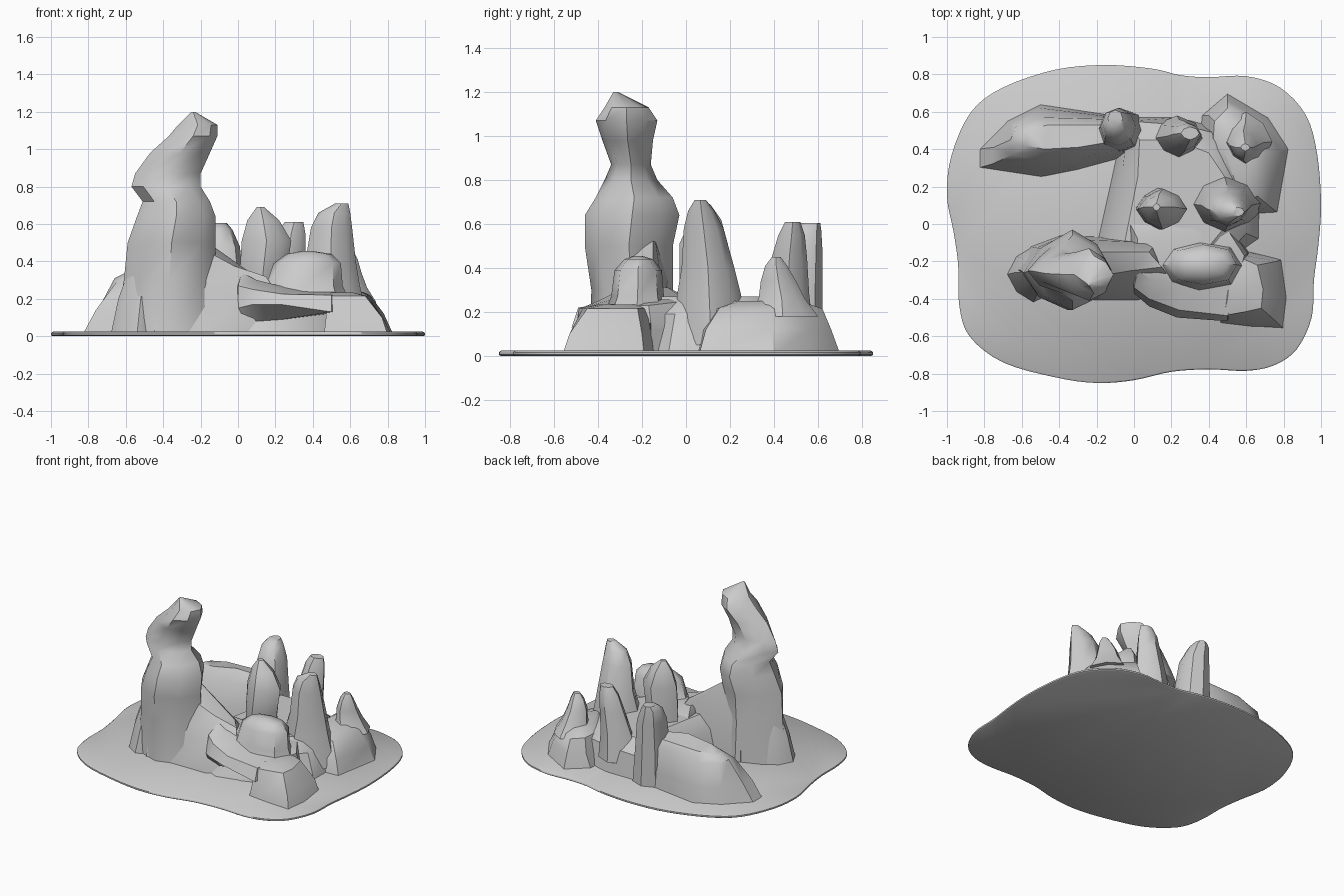
import bpy, bmesh, math, random
random.seed(4)

stone = bpy.data.materials.new("grey stone")
stone.diffuse_color = (0.6, 0.6, 0.6, 1)


def loft(name, rings, angle=35):
    """Skin a stack of closed rings of 3D points, capping both ends."""
    bm = bmesh.new()
    rows = [[bm.verts.new(p) for p in r] for r in rings]
    n = len(rows[0])
    for a, b in zip(rows, rows[1:]):
        for i in range(n):
            j = (i + 1) % n
            bm.faces.new((a[i], a[j], b[j], b[i]))
    bm.faces.new(rows[0][::-1])
    bm.faces.new(rows[-1])
    bmesh.ops.triangulate(bm, faces=[f for f in bm.faces if len(f.verts) > 4])
    bmesh.ops.recalc_face_normals(bm, faces=bm.faces)
    me = bpy.data.meshes.new(name)
    bm.to_mesh(me)
    bm.free()
    ob = bpy.data.objects.new(name, me)
    bpy.context.collection.objects.link(ob)
    me.materials.append(stone)
    bpy.ops.object.select_all(action='DESELECT')
    ob.select_set(True)
    bpy.context.view_layer.objects.active = ob
    bpy.ops.object.shade_smooth_by_angle(angle=math.radians(angle))
    return ob


def flat(pts, z):
    return [(x, y, z) for x, y in pts]


def spire(name, rings, n=8, power=1.2, jitter=0.05):
    """Rock column; each ring is x0, x1, y0, y1, z. power > 1 gives a diamond section."""
    wob = [random.uniform(1 - jitter, 1 + jitter) for _ in range(n)]
    out = []
    for x0, x1, y0, y1, z in rings:
        ring = []
        for i in range(n):
            a = 2 * math.pi * i / n
            c, s = math.cos(a), math.sin(a)
            c = math.copysign(abs(c) ** power, c) if abs(c) > 1e-6 else 0
            s = math.copysign(abs(s) ** power, s) if abs(s) > 1e-6 else 0
            w = wob[i] if i % 2 else 1
            ring.append(((x0 + x1) / 2 + c * w * (x1 - x0) / 2,
                         (y0 + y1) / 2 + s * w * (y1 - y0) / 2, z))
        out.append(ring)
    return loft(name, out, 42)


# Thin base plate with a wavy, smoothed outline
ctrl = [(-.15, .85), (.1, .83), (.25, .795), (.4, .785), (.6, .79), (.78, .73), (.92, .58),
        (.98, .37), (1, .1), (.985, -.12), (.962, -.3), (.95, -.5), (.87, -.67), (.75, -.755),
        (.6, -.785), (.4, -.777), (.2, -.79), (0, -.835), (-.2, -.85), (-.42, -.82),
        (-.7, -.74), (-.88, -.6), (-.935, -.43), (-.94, -.22), (-.965, -.04), (-1, .15),
        (-.975, .37), (-.87, .6), (-.7, .73), (-.42, .825)]
outline = []
for i in range(len(ctrl)):
    p0, p1, p2, p3 = (ctrl[(i + k) % len(ctrl)] for k in (-1, 0, 1, 2))
    for t in (0, .25, .5, .75):
        outline.append(tuple(.5 * (2 * b + (c - a) * t + (2 * a - 5 * b + 4 * c - d) * t * t
                                   + (3 * b - a - 3 * c + d) * t ** 3)
                             for a, b, c, d in zip(p0, p1, p2, p3)))
inset = [(x * .99, y * .99) for x, y in outline]
loft("base_plate", [flat(inset, 0), flat(outline, .006), flat(outline, .017), flat(inset, .024)], 50)

# Tall leaning pillar
spire("tall_pillar", [
    (-.66, -.06, -.44, -.05, .01), (-.61, -.12, -.43, -.06, .3), (-.59, -.12, -.46, -.06, .5),
    (-.54, -.12, -.46, -.03, .64), (-.51, -.15, -.41, -.06, .72), (-.57, -.2, -.37, -.13, .8),
    (-.55, -.2, -.34, -.16, .87), (-.47, -.15, -.38, -.15, .98), (-.37, -.11, -.41, -.13, 1.07),
    (-.32, -.11, -.37, -.17, 1.13), (-.25, -.23, -.33, -.31, 1.2)])
# Low buttress on the pillar's left
spire("pillar_buttress", [(-.68, -.4, -.42, -.12, .01), (-.64, -.4, -.38, -.14, .2),
                          (-.56, -.4, -.33, -.18, .42)])

# Saddle joining the pillar to the front slab
loft("saddle", [
    [(-.45, -.42, .01), (-.2, -.41, .01), (.02, -.41, .01), (.16, -.3, .01), (.1, -.08, .01), (-.4, -.06, .01)],
    [(-.42, -.38, .32), (-.2, -.35, .26), (-.01, -.36, .2), (.2, -.3, .24), (.12, -.1, .26), (-.38, -.08, .36)],
    [(-.35, -.3, .6), (-.14, -.27, .44), (-.02, -.25, .375), (.15, -.23, .32), (.08, -.15, .33), (-.3, -.15, .6)]])

# Front slab with a hollow under its front edge
loft("front_slab", [
    [(-.02, -.36, .01), (.1, -.42, .01), (.26, -.38, .01), (.48, -.3, .01), (.62, -.16, .01), (.5, 0, .01), (-.05, 0, .01)],
    [(0, -.36, .11), (.1, -.36, .08), (.24, -.34, .09), (.48, -.3, .12), (.61, -.16, .12), (.5, 0, .12), (-.05, 0, .12)],
    [(0, -.37, .15), (.08, -.44, .17), (.23, -.5, .17), (.5, -.52, .13), (.61, -.16, .15), (.5, 0, .15), (-.05, 0, .15)],
    [(0, -.34, .27), (.08, -.4, .25), (.24, -.46, .225), (.5, -.49, .22), (.59, -.17, .23), (.48, 0, .25), (-.02, 0, .27)],
    [(.02, -.25, .34), (.1, -.3, .3), (.26, -.32, .26), (.46, -.3, .24), (.52, -.2, .25), (.45, -.05, .26), (.02, -.08, .31)]])
# Rounded boulder on the slab
spire("slab_boulder", [(.08, .59, -.37, -.08, .2), (.15, .56, -.34, -.1, .27), (.19, .55, -.325, -.11, .39),
                       (.26, .5, -.28, -.15, .44), (.34, .4, -.24, -.2, .455)], power=.9)

# Low block at the front right
loft("front_block", [
    flat([(.46, -.53), (.63, -.55), (.8, -.56), (.82, -.4), (.79, -.19), (.5, -.12)], .01),
    flat([(.47, -.51), (.62, -.53), (.77, -.53), (.775, -.4), (.76, -.2), (.5, -.13)], .1),
    flat([(.48, -.49), (.59, -.47), (.68, -.45), (.69, -.35), (.66, -.22), (.5, -.15)], .215),
    flat([(.5, -.4), (.56, -.39), (.61, -.37), (.61, -.32), (.59, -.25), (.52, -.2)], .235)])

# Central plateau
loft("central_plateau", [
    flat([(-.21, -.15), (.5, -.2), (.67, -.08), (.68, .25), (.5, .5), (.25, .57), (-.05, .57), (-.11, .3)], .01),
    flat([(-.15, -.13), (.48, -.18), (.6, -.05), (.6, .25), (.46, .48), (.25, .53), (-.03, .55), (-.06, .3)], .19),
    flat([(-.05, -.1), (.4, -.12), (.5, 0), (.5, .23), (.4, .38), (.22, .45), (.03, .45), (.02, .25)], .27)])

# Rear right block with its small horn
loft("rear_right_block", [
    flat([(.6, .05), (.77, .06), (.83, .4), (.72, .57), (.5, .7), (.36, .58), (.35, .4)], .01),
    flat([(.6, .07), (.73, .09), (.78, .39), (.69, .55), (.5, .66), (.4, .58), (.38, .4)], .12),
    flat([(.58, .1), (.66, .15), (.71, .38), (.65, .5), (.5, .62), (.43, .55), (.42, .4)], .215),
    flat([(.55, .2), (.6, .25), (.64, .38), (.6, .46), (.53, .52), (.48, .48), (.48, .4)], .25)])
spire("rear_right_horn", [(.46, .74, .28, .6, .18), (.5, .69, .33, .54, .26), (.51, .66, .34, .5, .34),
                          (.54, .64, .36, .46, .41), (.57, .62, .39, .43, .45)])

# Upright crystals
spire("centre_crystal", [(.01, .24, -.02, .2, .15), (.01, .26, -.03, .19, .35), (.02, .285, -.03, .19, .51),
                         (.05, .22, .02, .16, .62), (.1, .14, .07, .11, .69)], power=1.35)
spire("right_crystal", [(.3, .7, -.05, .28, .05), (.32, .65, -.04, .25, .28), (.36, .63, -.02, .22, .4),
                        (.39, .61, -.01, .17, .58), (.43, .6, .01, .13, .66), (.52, .59, .04, .09, .71)], power=1.1)
spire("rear_crystal", [(.08, .38, .33, .58, .1), (.12, .36, .36, .56, .28), (.18, .36, .39, .55, .45),
                       (.21, .36, .42, .54, .55), (.25, .35, .45, .52, .61)])
spire("rear_left_crystal", [(-.2, .06, .37, .62, .02), (-.19, .03, .39, .62, .3), (-.18, .01, .42, .62, .48),
                            (-.17, -.03, .47, .615, .57), (-.14, -.06, .52, .61, .605)], power=.9)

# Long sloping rock at the back left
loft("long_rear_rock", [
    flat([(-.83, .3), (-.5, .25), (-.3, .29), (-.04, .36), (0, .5), (-.1, .58), (-.5, .64), (-.68, .55), (-.83, .4)], .01),
    flat([(-.76, .32), (-.5, .29), (-.3, .31), (-.05, .38), (-.02, .5), (-.1, .57), (-.5, .62), (-.66, .54), (-.75, .41)], .14),
    [(-.65, .37, .29), (-.5, .34, .29), (-.3, .35, .31), (-.07, .4, .32), (-.04, .5, .33), (-.12, .56, .31),
     (-.5, .57, .29), (-.63, .52, .3), (-.66, .45, .31)],
    [(-.58, .42, .345), (-.48, .4, .36), (-.3, .41, .39), (-.12, .44, .37), (-.1, .5, .37), (-.14, .53, .36),
     (-.46, .53, .35), (-.57, .5, .34), (-.6, .45, .34)]])
